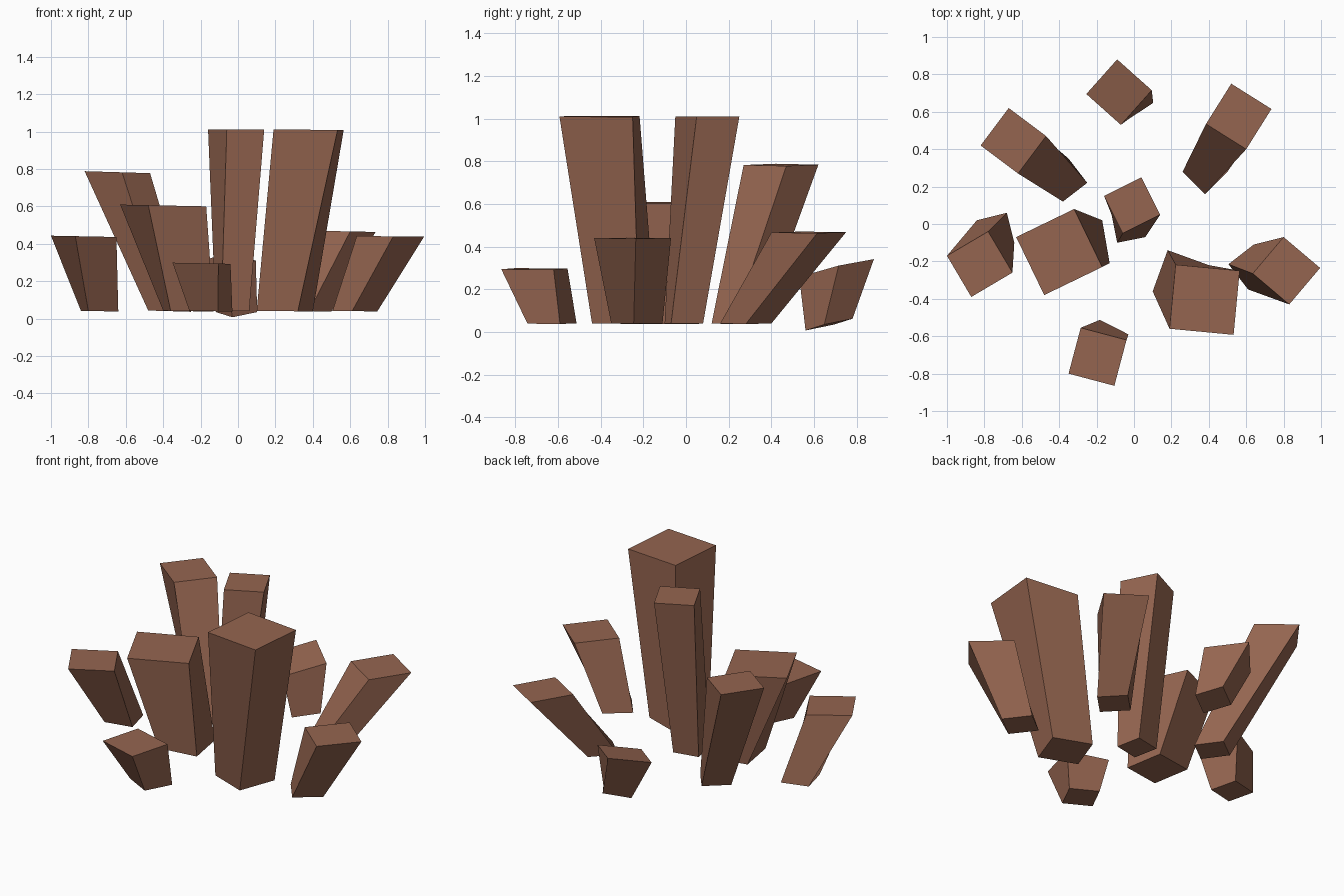
import bpy
from mathutils import Vector

if "Cube" in bpy.data.objects:
    bpy.data.objects.remove(bpy.data.objects["Cube"])

mat = bpy.data.materials.new("brown_stone")
mat.diffuse_color = (0.30, 0.13, 0.08, 1)
mat.use_nodes = True
mat.node_tree.nodes["Principled BSDF"].inputs["Base Color"].default_value = mat.diffuse_color


def square(back, front, z, tilt):
    """Square from its back and front corners, on a slightly tilted plane."""
    a, b = Vector(back), Vector(front)
    c, d = (a + b) / 2, (a - b) / 2
    side = Vector((-d.y, d.x))
    return [(c.x + o.x, c.y + o.y, z + tilt[0] * o.x + tilt[1] * o.y)
            for o in (d, side, -d, -side)]


def column(name, top_back, top_front, low_back, low_front, z, tilt=(0, 0), base=0.04):
    """Leaning four-sided column, wider at the top, joined corner to corner."""
    verts = square(low_back, low_front, base, tilt) + square(top_back, top_front, z, tilt)
    faces = [(3, 2, 1, 0), (4, 5, 6, 7)]
    faces += [(i, (i + 1) % 4, (i + 1) % 4 + 4, i + 4) for i in range(4)]
    me = bpy.data.meshes.new(name)
    me.from_pydata(verts, [], faces)
    me.materials.append(mat)
    bpy.context.collection.objects.link(bpy.data.objects.new(name, me))


# Tall columns in the middle
column("column_centre", (.04, .25), (-.06, -.05), (.03, .08), (-.09, -.10), 1.01)
column("column_front_right", (.565, -.25), (.19, -.56), (.40, -.22), (.10, -.36), 1.01, (-.01, 0))
column("column_left", (-.32, .08), (-.48, -.38), (-.17, .02), (-.36, -.25), .605, (-.02, 0))
column("column_back_left", (-.67, .62), (-.62, .27), (-.35, .35), (-.38, .12), .783, (-.03, 0))

# Short columns around the edge
column("column_back_right", (.52, .75), (.60, .40), (.38, .40), (.38, .16), .467, (-.02, 0))
column("column_far_left", (-.78, -.04), (-.87, -.39), (-.68, .06), (-.80, -.14), .44, (-.02, 0))
column("column_far_right", (.80, -.07), (.83, -.43), (.64, -.11), (.61, -.35), .44, (-.01, 0))
column("column_front", (-.04, -.62), (-.35, -.80), (-.03, -.59), (-.26, -.665), .296, (-.02, 0))
column("column_back", (-.09, .88), (-.07, .53), (.015, .78), (-.03, .56), .30, (.05, .24), .035)
